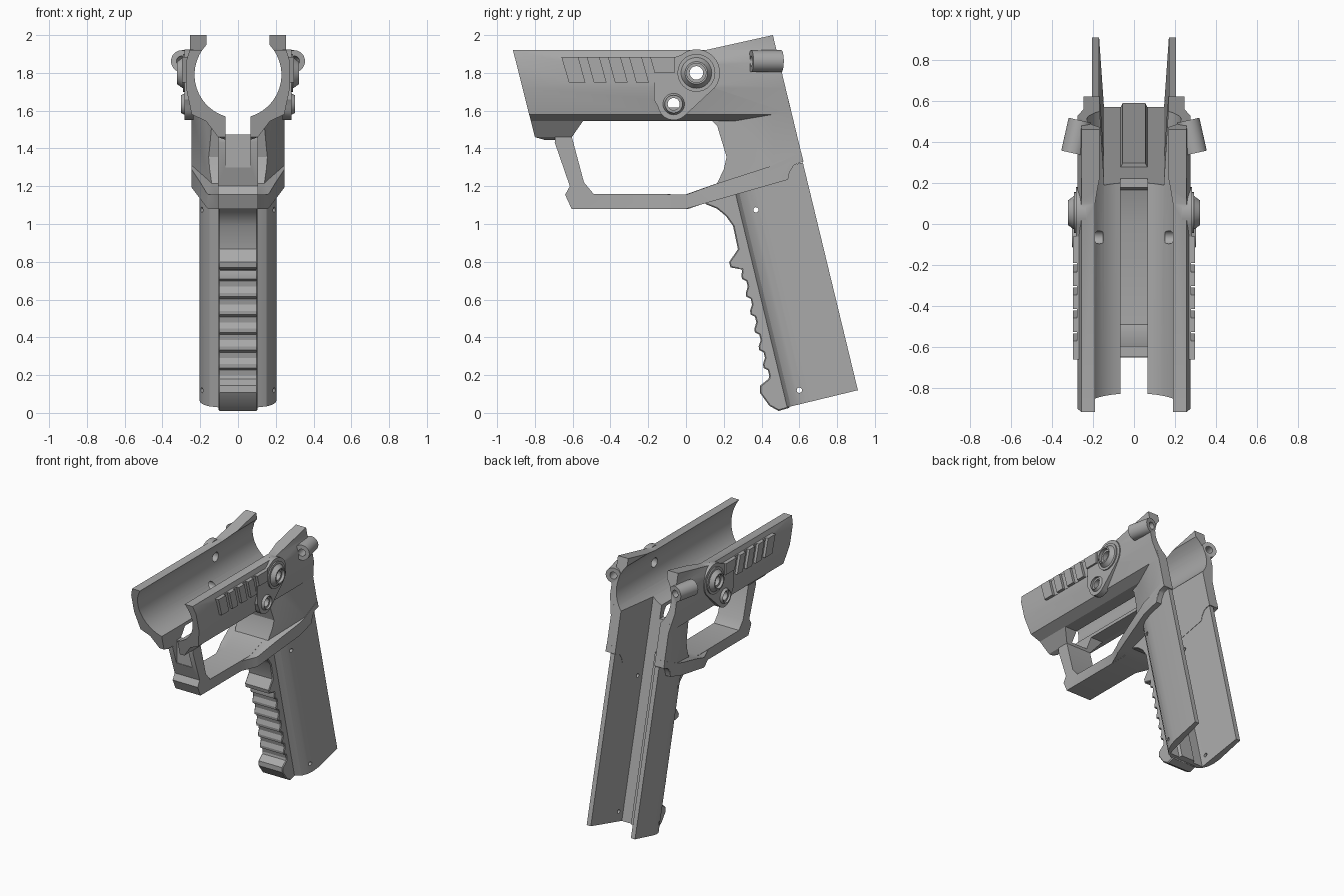
import bpy, bmesh, math
from mathutils import Vector

if "Cube" in bpy.data.objects:
    bpy.data.objects.remove(bpy.data.objects["Cube"])

grey = bpy.data.materials.new("matte_grey")
grey.diffuse_color = (0.40, 0.40, 0.40, 1)
grey.use_nodes = True
grey.node_tree.nodes["Principled BSDF"].inputs["Base Color"].default_value = grey.diffuse_color

# Mappings from profile coordinates (p, q) and depth t to space
SIDE = lambda p, q, t: (t, p, q)
FRONT = lambda p, q, t: (p, t, q)
PLAN = lambda p, q, t: (p, q, t)
C, S = 0.972, 0.235                      # grip lean


def lean(x, v, u):
    """Grip frame: v runs forward from the rear edge, u runs up the grip."""
    return (x, 0.91 - C * v - S * u, 0.12 - S * v + C * u)


LEAN_SIDE = lambda v, u, t: lean(t, v, u)


def prism(name, pts, f, a, b):
    bm = bmesh.new()
    lo = [bm.verts.new(f(p, q, a)) for p, q in pts]
    hi = [bm.verts.new(f(p, q, b)) for p, q in pts]
    bm.faces.new(lo)
    bm.faces.new(hi)
    n = len(pts)
    for i in range(n):
        bm.faces.new((lo[i], lo[(i + 1) % n], hi[(i + 1) % n], hi[i]))
    bmesh.ops.recalc_face_normals(bm, faces=bm.faces)
    me = bpy.data.meshes.new(name)
    bm.to_mesh(me)
    bm.free()
    me.materials.append(grey)
    ob = bpy.data.objects.new(name, me)
    bpy.context.collection.objects.link(ob)
    return ob


def rod(name, p0, p1, r0, r1=None, n=32):
    """Cylinder or cone between two points."""
    p0, p1 = Vector(p0), Vector(p1)
    rot = (p1 - p0).to_track_quat('Z', 'Y')
    bm = bmesh.new()
    bmesh.ops.create_cone(bm, cap_ends=True, segments=n, radius1=r0,
                          radius2=r0 if r1 is None else r1, depth=(p1 - p0).length)
    for v in bm.verts:
        v.co = rot @ v.co + (p0 + p1) / 2
    me = bpy.data.meshes.new(name)
    bm.to_mesh(me)
    bm.free()
    me.materials.append(grey)
    ob = bpy.data.objects.new(name, me)
    bpy.context.collection.objects.link(ob)
    return ob


def boolean(ob, tool, op):
    m = ob.modifiers.new("cut", 'BOOLEAN')
    m.operation, m.object, m.solver = op, tool, 'EXACT'
    bpy.context.view_layer.objects.active = ob
    bpy.ops.object.modifier_apply(modifier=m.name)
    bpy.data.objects.remove(tool)


def both(half):
    """Mirror a half outline (x, q) to a closed symmetric outline."""
    return half + [(-x, q) for x, q in reversed(half) if x > 0]


def circle(cy, cz, r, a0, a1, n):
    return [(cy + r * math.cos(math.radians(a0 + (a1 - a0) * i / n)),
             cz + r * math.sin(math.radians(a0 + (a1 - a0) * i / n))) for i in range(n + 1)]


# Upper shell: side profile trimmed by the front cross-section
frame = prism("frame", [(-.916, 1.92), (.10, 1.92), (.46, 2.0), (.569, 1.545), (.135, 1.545),
                        (-.545, 1.545), (-.605, 1.46), (-.695, 1.43), (-.80, 1.46)], SIDE, -.4, .4)
boolean(frame, prism("trim", both([(0, 1.42), (.105, 1.46), (.17, 1.545), (.245, 1.58), (.275, 1.72),
                                   (.275, 1.86), (.255, 1.925), (.255, 2.05)]), FRONT, -1, 1), 'INTERSECT')

# Rear body behind the trigger opening, widening to the back
body = prism("body", [(.14, 1.66), (.14, 1.545), (.165, 1.52), (.215, 1.355), (.2, 1.29), (.165, 1.215),
                      (.2, 1.16), (.54, 1.26), (.57, 1.31), (.62, 1.335), (.542, 1.66)], SIDE, -.4, .4)
boolean(body, prism("trim", both([(.105, .05), (.15, .2), (.245, .46), (.245, .8)]), PLAN, 1, 2), 'INTERSECT')
boolean(frame, body, 'UNION')

# Flared band over the top of the grip
band = prism("band", [(-.12, 1.08), (0, 1.08), (.54, 1.235), (.55, 1.285), (.575, 1.315), (.622, 1.33),
                      (.61, 1.38), (.46, 1.31), (.165, 1.215), (0, 1.155), (-.12, 1.155)], SIDE, -.4, .4)
boolean(band, prism("trim", both([(.104, -.12), (.165, .02), (.247, .40), (.247, .8)]), PLAN, 1, 2), 'INTERSECT')
boolean(frame, band, 'UNION')

# Trigger guard
guard = prism("guard", [(-.695, 1.432), (-.615, 1.2), (-.64, 1.155), (-.605, 1.079), (.01, 1.079), (.3, 1.18),
                        (.3, 1.55), (.14, 1.547), (.166, 1.52), (.216, 1.355), (.201, 1.29), (.166, 1.216),
                        (0, 1.157), (-.49, 1.16), (-.54, 1.22), (-.604, 1.46), (-.55, 1.54), (-.69, 1.5)],
              SIDE, -.106, .106)
boolean(frame, guard, 'UNION')

# Raised side rails with slanted grooves, and linked boss plates
for s in (-1, 1):
    rail = prism("rail", [(-.66, 1.885), (-.62, 1.75), (-.17, 1.75), (-.17, 1.80), (-.06, 1.80), (-.06, 1.885)],
                 SIDE, s * .23, s * .297)
    for k in range(4):
        y = -.575 + .112 * k
        boolean(rail, prism("groove", [(y, 1.90), (y + .045, 1.90), (y + .09, 1.74), (y + .045, 1.74)],
                            SIDE, s * .277, s * .35), 'DIFFERENCE')
    boolean(frame, rail, 'UNION')
    plate = circle(.055, 1.80, .125, -40, 130, 14) + [(-.17, 1.84), (-.17, 1.66)] + \
        circle(-.065, 1.635, .085, 190, 310, 8)
    boolean(frame, prism("plate", plate, SIDE, s * .235, s * .283), 'UNION')
    for y, z, r, x in ((.055, 1.80, .10, .322), (-.065, 1.635, .075, .305)):
        boolean(frame, rod("boss", (s * .24, y, z), (s * (x - .03), y, z), r), 'UNION')
        boolean(frame, rod("boss_cone", (s * (x - .035), y, z), (s * x, y, z), r * .85, r * .6), 'UNION')
    # Rear strap lugs
    boolean(frame, rod("lug", (s * .298, .345, 1.862), (s * .262, .505, 1.862), .058), 'UNION')

# Bore, slot, open top and rear cavity
boolean(frame, rod("bore", (0, -1.2, 1.79), (0, 1, 1.79), .23, n=64), 'DIFFERENCE')
boolean(frame, prism("slot", [(-1.2, 1.3), (-.645, 1.3), (-.645, 1.475), (.28, 1.475), (.28, 1.7), (-1.2, 1.7)],
                     SIDE, -.067, .067), 'DIFFERENCE')
boolean(frame, prism("top_gap", [(-.168, 1.85), (.168, 1.85), (.168, 2.2), (-.168, 2.2)], FRONT, -1.2, 1),
        'DIFFERENCE')
boolean(frame, prism("cavity", both([(.176, -.15), (.145, .35)]), lean, .8, 1.8), 'DIFFERENCE')
for s in (-1, 1):
    for y, z, r in ((.055, 1.80, .036), (-.065, 1.635, .032)):
        boolean(frame, rod("pin_hole", (s * .15, y, z), (s * .4, y, z), r, n=20), 'DIFFERENCE')
        boolean(frame, rod("pin_recess", (s * (.30 if z > 1.7 else .285), y, z), (s * .4, y, z), r + .015, n=20),
                'DIFFERENCE')
    boolean(frame, rod("lug_hole", (s * .31, .30, 1.862), (s * .252, .55, 1.862), .027, n=20), 'DIFFERENCE')

# Grip shell: open-backed channel with rounded front corners and a low inner rib
shell = [(0, .395), (.105, .385), (.15, .365), (.18, .33), (.197, .285), (.205, .23), (.205, 0), (.17, 0),
         (.147, .34), (.145, .35), (.065, .35), (.055, .33)]
grip = prism("grip_shell", both(shell), lean, 0, 1.24)
for y, z in ((.37, 1.075), (.60, .12)):
    boolean(grip, rod("screw_hole", (-.4, y, z), (.4, y, z), .014, n=16), 'DIFFERENCE')

# Front strap with finger ridges
teeth = []
for k in range(6):
    u = .17 + .097 * k
    teeth += [(.438, u + .015), (.438, u + .045), (.458, u + .062), (.456, u + .082)]
strap = [(.37, -.005), (.434, -.008), (.475, .03), (.508, .11), (.498, .145), (.445, .17)] + teeth + \
        [(.445, .765), (.503, .79), (.503, .82), (.442, .875), (.438, 1.0), (.462, 1.06), (.50, 1.11),
         (.552, 1.147), (.55, 1.19), (.37, 1.22)]
front_strap = prism("front_strap", strap, LEAN_SIDE, -.104, .104)
bev = front_strap.modifiers.new("soft_edges", 'BEVEL')
bev.width, bev.segments, bev.limit_method, bev.angle_limit = .006, 1, 'ANGLE', math.radians(80)

# Smooth curves, sharp edges
for ob in bpy.context.collection.objects:
    bpy.ops.object.select_all(action='DESELECT')
    ob.select_set(True)
    bpy.context.view_layer.objects.active = ob
    bpy.ops.object.shade_smooth_by_angle(angle=math.radians(25))
